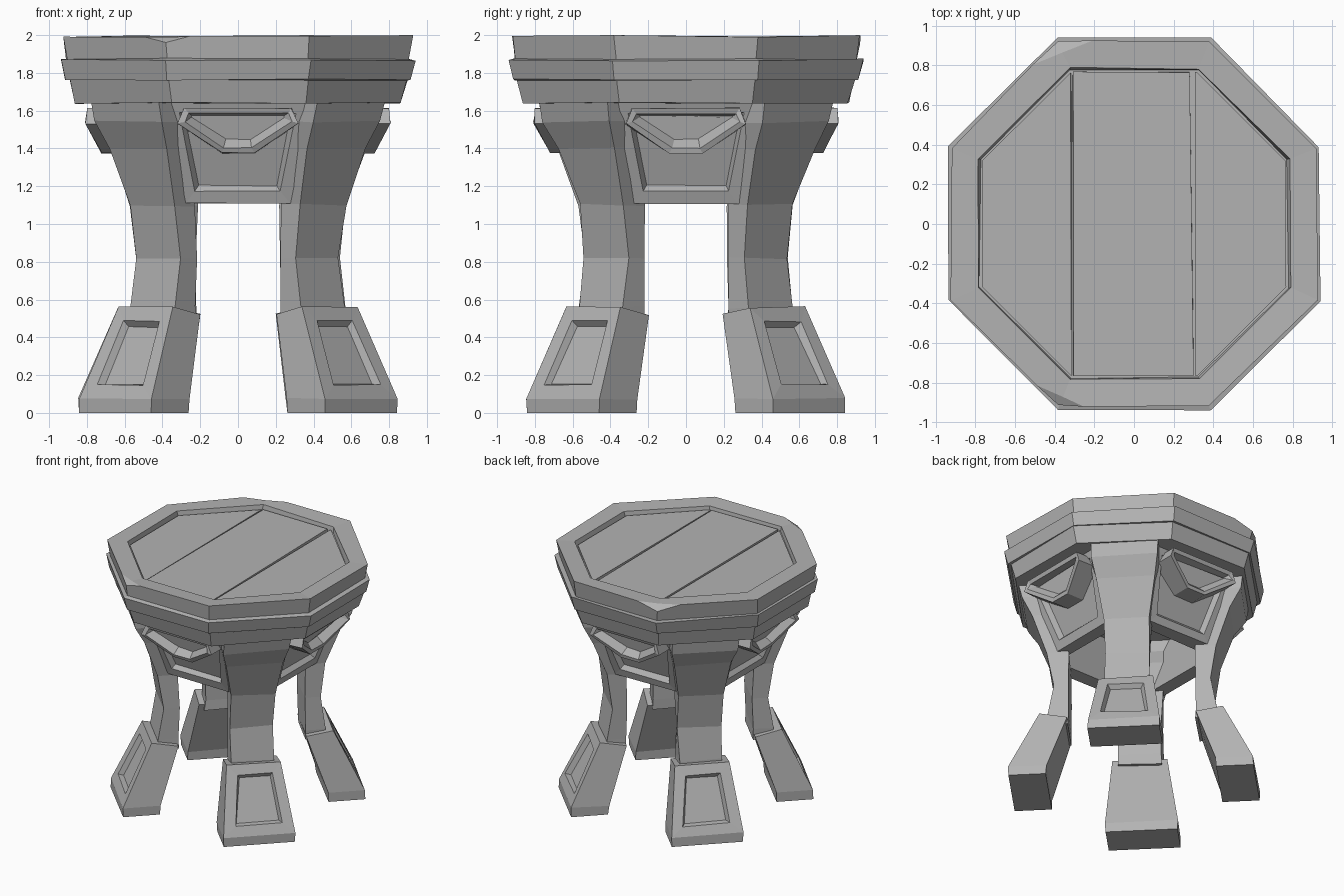
import bpy, bmesh, math, random
from mathutils import Vector, Matrix

random.seed(4)
cube = bpy.data.objects.get("Cube")
if cube:
    bpy.data.objects.remove(cube)

stone = bpy.data.materials.new("grey_stone")
stone.use_nodes = True
GREY = (0.45, 0.45, 0.45, 1)
stone.diffuse_color = GREY
stone.node_tree.nodes["Principled BSDF"].inputs["Base Color"].default_value = GREY


def loft(rings):
    """Closed solid through rings of equal point count; returns bmesh and last cap."""
    bm = bmesh.new()
    rows = [[bm.verts.new(p) for p in ring] for ring in rings]
    n = len(rows[0])
    for a, b in zip(rows, rows[1:]):
        for i in range(n):
            j = (i + 1) % n
            bm.faces.new((a[i], a[j], b[j], b[i]))
    bm.faces.new(rows[0][::-1])
    cap = bm.faces.new(rows[-1])
    bmesh.ops.recalc_face_normals(bm, faces=bm.faces[:])
    return bm, cap


def recess(bm, face, border, slope, depth):
    """Sunken panel with a flat border and sloped walls."""
    bmesh.ops.inset_individual(bm, faces=[face], thickness=border, use_even_offset=True)
    bmesh.ops.inset_individual(bm, faces=[face], thickness=slope, depth=-depth,
                               use_even_offset=True)


def finish(bm, name, angle=0, wear=0.0):
    """Turn the mesh about z, roughen it a little and link it."""
    for v in bm.verts:
        v.co += Vector([random.uniform(-wear, wear) if v.co.z > 0.01 else 0 for _ in "xyz"])
    bmesh.ops.rotate(bm, verts=bm.verts[:], matrix=Matrix.Rotation(angle, 3, "Z"))
    mesh = bpy.data.meshes.new(name)
    bm.to_mesh(mesh)
    bm.free()
    mesh.materials.append(stone)
    bpy.context.collection.objects.link(bpy.data.objects.new(name, mesh))


def octagon(apothem, z):
    r = apothem / math.cos(math.pi / 8)
    return [(r * math.cos(a), r * math.sin(a), z)
            for a in (math.pi / 8 + i * math.pi / 4 for i in range(8))]


def cut(bm, point, normal):
    """Slice off everything beyond a plane and close the hole."""
    geom = bm.verts[:] + bm.edges[:] + bm.faces[:]
    res = bmesh.ops.bisect_plane(bm, geom=geom, plane_co=point, plane_no=normal,
                                 clear_outer=True)
    edges = [e for e in res["geom_cut"] if isinstance(e, bmesh.types.BMEdge)]
    if edges:
        bmesh.ops.holes_fill(bm, edges=edges, sides=0)


# Stepped octagonal top with a sunken middle and chipped corners
steps = [(0.86, 1.64), (0.895, 1.765), (0.912, 1.765), (0.935, 1.87),
         (0.905, 1.872), (0.922, 1.995), (0.785, 1.99), (0.775, 1.945)]
top, _ = loft([octagon(a, z) for a, z in steps])
for x, y, lean in ((-0.4, -0.9, 1.3), (-0.37, 0.9, 1.6)):
    cut(top, (x * 0.96, y * 0.96, 1.993), (x, y, lean))
finish(top, "table_top", wear=0.006)

# Three planks set into the top, with tapering gaps
planks = {"left_hand_plank": (-1, -0.318, 0.0, 1.962),
          "middle_plank": (-0.308, 0.29, 0.012, 1.965),
          "right_hand_plank": (0.31, 1, 0.0, 1.962)}
for name, (x0, x1, slant, z) in planks.items():
    bm, _ = loft([octagon(0.765, 1.94), octagon(0.765, z)])
    cut(bm, (x0, 0, 0), (-1, 0, 0))
    cut(bm, (x1, 0, 0), (1, slant, 0))
    finish(bm, name, wear=0.003)


# Legs and feet, modelled along +x and turned to the diagonals
def leg_ring(outer, inner, half, z, z_in=None):
    z_in = z if z_in is None else z_in
    return [(outer, -half, z), (outer, half, z), (inner, half, z_in), (inner, -half, z_in)]


leg_shape = [(0.635, 0.48, 0.165, 0.48), (0.635, 0.48, 0.165, 0.56),
             (0.595, 0.475, 0.165, 0.82), (0.635, 0.48, 0.17, 1.1),
             (0.74, 0.56, 0.215, 1.4), (0.825, 0.63, 0.25, 1.54),
             (0.845, 0.65, 0.255, 1.66)]
corners = {"front_left": -45, "back_left": 45, "back_right": 135, "front_right": 225}
for name, deg in corners.items():
    angle = math.radians(deg)
    bm, _ = loft([leg_ring(*s) for s in leg_shape])
    finish(bm, name + "_leg", angle, 0.007)

    bm, _ = loft([leg_ring(0.92, 0.64, 0.27, 0), leg_ring(0.92, 0.635, 0.27, 0.075),
                  leg_ring(0.69, 0.485, 0.205, 0.56, 0.52)])
    bm.normal_update()
    slope_face = max((f for f in bm.faces if f.normal.x > 0.5 and f.normal.z > 0.1),
                     key=lambda f: f.calc_area())
    recess(bm, slope_face, 0.082, 0.018, 0.035)
    finish(bm, name + "_foot", angle, 0.005)


# Aprons between the legs with a framed panel and a hooded ornament
def apron_y(z):
    return -(0.52 + (z - 1.11) * 0.36)


def hood_y(z):
    return -(0.81 - max(0, 1.54 - z) * 0.53 - max(0, z - 1.54) * 0.15)


apron_outline = [(-0.28, 1.11), (0.28, 1.11), (0.385, 1.65), (-0.385, 1.65)]
hood_outline = [(-0.32, 1.53), (-0.085, 1.375), (0.085, 1.375), (0.32, 1.53),
                (0.285, 1.615), (-0.285, 1.615)]
sides = {"front": 0, "left": 90, "back": 180, "right": 270}
for name, deg in sides.items():
    angle = math.radians(deg)
    bm, face = loft([[(x, apron_y(z) + 0.11, z) for x, z in apron_outline],
                     [(x, apron_y(z), z) for x, z in apron_outline]])
    recess(bm, face, 0.065, 0.02, 0.04)
    finish(bm, name + "_apron", angle, 0.004)

    bm, face = loft([[(x, apron_y(z) + 0.05, z) for x, z in hood_outline],
                     [(x, hood_y(z), z) for x, z in hood_outline]])
    recess(bm, face, 0.03, 0.03, 0.06)
    finish(bm, name + "_hood_ornament", angle, 0.004)
